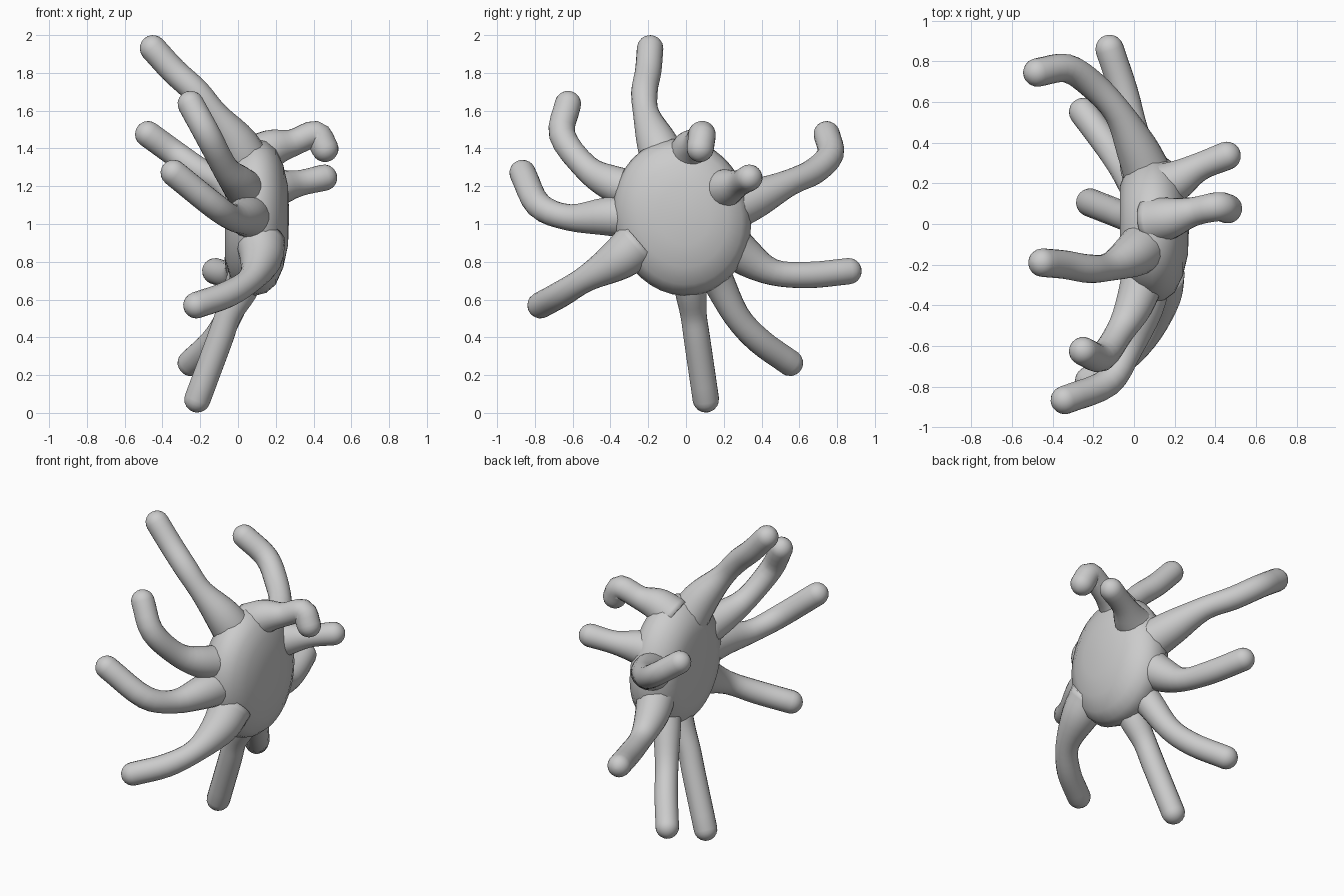
import bpy, bmesh, math
from mathutils import Vector, Matrix

if "Cube" in bpy.data.objects:
    bpy.data.objects.remove(bpy.data.objects["Cube"])


def finish(name, bm):
    bmesh.ops.recalc_face_normals(bm, faces=bm.faces)
    me = bpy.data.meshes.new(name)
    bm.to_mesh(me)
    bm.free()
    me.polygons.foreach_set("use_smooth", [True] * len(me.polygons))
    ob = bpy.data.objects.new(name, me)
    bpy.context.collection.objects.link(ob)
    return ob


def skin(bm, rings):
    loops = [[bm.verts.new(p) for p in ring] for ring in rings]
    n = len(loops[0])
    for a, b in zip(loops, loops[1:]):
        for i in range(n):
            j = (i + 1) % n
            bm.faces.new((a[i], a[j], b[j], b[i]))
    bm.faces.new(loops[0])
    bm.faces.new(loops[-1])


def smooth_path(pts, steps=4):
    # Catmull-Rom through (x, y, z, radius) points
    p = [Vector(q) for q in pts]
    p = [p[0] * 2 - p[1]] + p + [p[-1] * 2 - p[-2]]
    out = []
    for a, b, c, d in zip(p, p[1:], p[2:], p[3:]):
        for s in range(steps):
            t = s / steps
            out.append(0.5 * (2 * b + (c - a) * t + (2 * a - 5 * b + 4 * c - d) * t * t
                              + (3 * b - a - 3 * c + d) * t ** 3))
    return out + [p[-2]]


def tentacle(name, pts, r=0.07, base=0.105, n=20):
    # flared root, constant tube, round tip
    radii = [base, base * 0.85] + [r] * (len(pts) - 2)
    path = smooth_path([(*p, q) for p, q in zip(pts, radii)])
    pos = [(q.to_3d(), q.w) for q in path]
    end = (pos[-1][0] - pos[-2][0]).normalized()
    tip, tr = pos[-1]
    for k in range(1, 6):
        a = math.radians(min(k * 18, 86))
        pos.append((tip + end * tr * math.sin(a), tr * math.cos(a)))
    rings, d0, u = [], None, None
    for i, (c, rad) in enumerate(pos):
        d = (pos[min(i + 1, len(pos) - 1)][0] - pos[max(i - 1, 0)][0]).normalized()
        if u is None:
            u = d.orthogonal().normalized()
        else:
            u = d0.rotation_difference(d) @ u
        v = d.cross(u)
        d0 = d
        rings.append([c + rad * (math.cos(t) * u + math.sin(t) * v)
                      for t in (2 * math.pi * k / n for k in range(n))])
    bm = bmesh.new()
    skin(bm, rings)
    return finish(name, bm)


# Domed, slightly lopsided disc body facing +x
profile = [(-0.07, 0.02), (-0.07, 0.22), (-0.04, 0.31), (0.02, 0.37), (0.09, 0.4),
           (0.15, 0.385), (0.2, 0.345), (0.24, 0.26), (0.265, 0.15), (0.27, 0.02)]
bm = bmesh.new()
rings = []
for x, r in profile:
    ring = []
    for k in range(40):
        t = 2 * math.pi * k / 40
        s = r * (1 + 0.05 * math.cos(2 * (t - math.radians(110))))
        s *= 1 + 0.05 * math.cos(t - math.radians(225))
        ring.append(Vector((x, -0.01 + 0.95 * s * math.cos(t), 1.05 + s * math.sin(t))))
    rings.append(ring)
skin(bm, rings)
finish("body", bm)

# Ten tentacles: rim ones sweep back to -x, two feelers point to +x
tentacle("top_tentacle", [(0.08, -0.08, 1.25), (0.0, -0.15, 1.42), (-0.12, -0.21, 1.58),
                          (-0.22, -0.22, 1.7), (-0.34, -0.2, 1.81), (-0.45, -0.19, 1.93)], base=0.13)
tentacle("upper_left_tentacle", [(0.05, -0.25, 1.17), (0.0, -0.4, 1.22), (-0.07, -0.53, 1.3),
                                 (-0.16, -0.655, 1.47), (-0.25, -0.625, 1.635)], base=0.11)
tentacle("left_tentacle", [(0.07, -0.25, 1.04), (0.04, -0.42, 1.04), (-0.03, -0.62, 1.035),
                           (-0.13, -0.78, 1.1), (-0.34, -0.865, 1.27)], base=0.12)
tentacle("lower_left_tentacle", [(0.12, -0.25, 0.9), (0.12, -0.36, 0.81), (0.07, -0.53, 0.71),
                                 (-0.05, -0.66, 0.63), (-0.22, -0.77, 0.57)], base=0.13)
tentacle("bottom_tentacle", [(0.08, 0.01, 0.8), (0.02, 0.025, 0.65), (-0.05, 0.04, 0.52),
                             (-0.1, 0.06, 0.38), (-0.215, 0.105, 0.072)], base=0.1)
tentacle("lower_right_tentacle", [(0.08, 0.11, 0.82), (0.02, 0.17, 0.7), (-0.05, 0.27, 0.51),
                                  (-0.13, 0.39, 0.38), (-0.25, 0.55, 0.265)], base=0.1)
tentacle("right_tentacle", [(0.07, 0.2, 0.93), (0.03, 0.31, 0.83), (0.0, 0.46, 0.745),
                            (-0.05, 0.65, 0.73), (-0.12, 0.86, 0.75)], base=0.12)
tentacle("upper_right_tentacle", [(0.07, 0.24, 1.08), (0.01, 0.38, 1.14), (-0.08, 0.55, 1.22),
                                  (-0.2, 0.68, 1.28), (-0.33, 0.765, 1.37), (-0.475, 0.745, 1.475)], base=0.12)
tentacle("outer_feeler", [(0.1, 0.17, 1.17), (0.2, 0.21, 1.19), (0.32, 0.28, 1.215),
                          (0.455, 0.335, 1.245)], base=0.12)
tentacle("inner_feeler", [(0.08, 0.01, 1.34), (0.18, 0.03, 1.4), (0.29, 0.06, 1.43),
                          (0.41, 0.085, 1.475), (0.46, 0.075, 1.4)], r=0.072, base=0.12)
